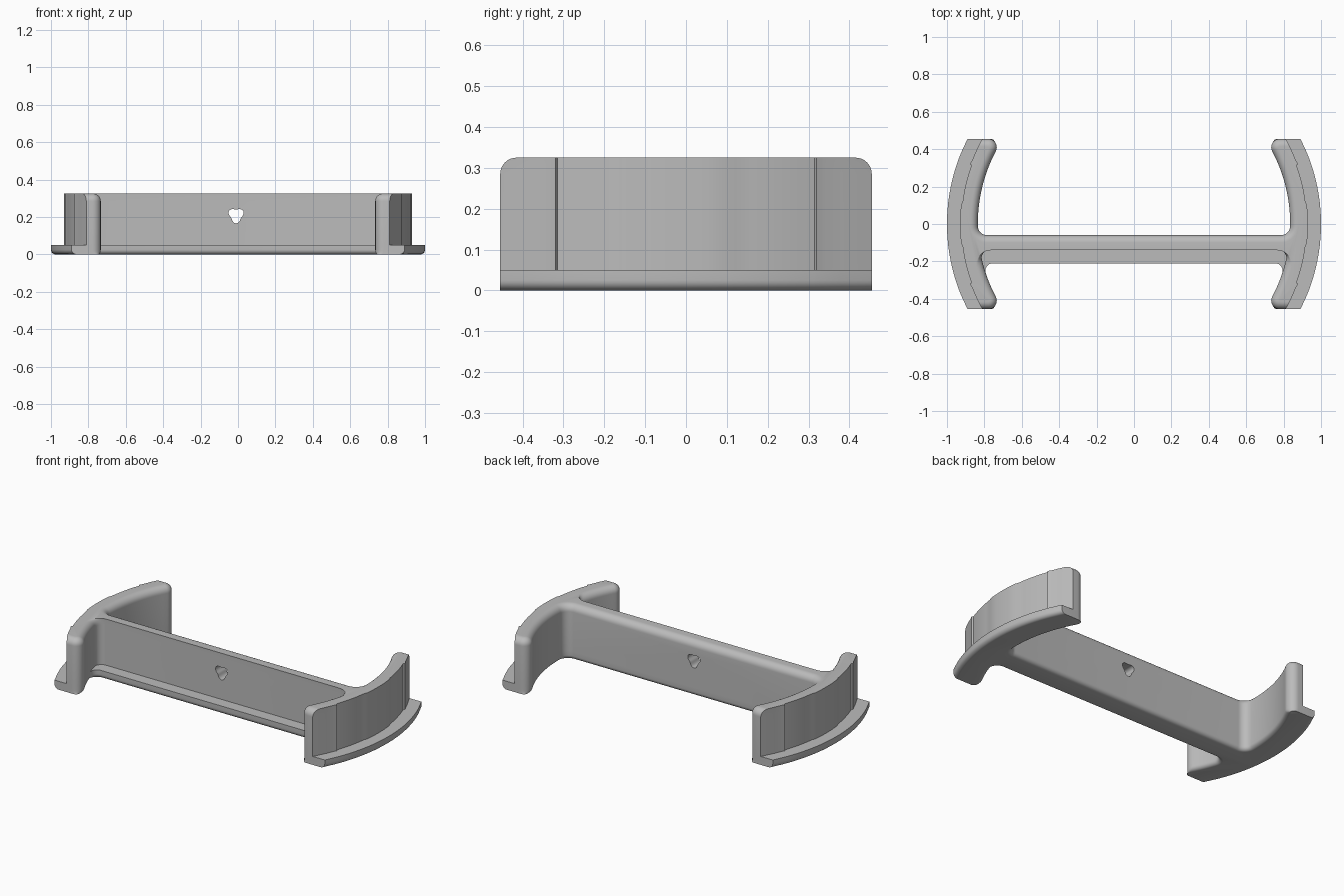
import bpy, bmesh
from math import pi, sin, cos, sqrt, atan2, asin

if "Cube" in bpy.data.objects:
    bpy.data.objects.remove(bpy.data.objects["Cube"])

END, CORNER, INNER, BACK = 0.455, 0.045, 0.835, -0.06

grey = bpy.data.materials.new("plain_grey")
grey.use_nodes = True
grey.diffuse_color = (0.5, 0.5, 0.5, 1)
grey.node_tree.nodes["Principled BSDF"].inputs["Base Color"].default_value = (0.5, 0.5, 0.5, 1)


def arc(cx, cy, r, a0, a1, n):
    return [(cx + r * cos(a0 + (a1 - a0) * i / n), cy + r * sin(a0 + (a1 - a0) * i / n))
            for i in range(n + 1)]


def step(y):
    """Small snap steps on the outer wall: recess with a raised rib."""
    y = abs(y)
    if 0.121 < y < 0.316:
        return -0.006
    return 0.004 if 0.318 < y < 0.325 else 0.0


def outline(outer, front, top_in=0.0, low_in=0.0, steps=False):
    """H-shaped outline; top_in insets inner edges and ends, low_in all but the ends."""
    d = top_in + low_in
    ri, end = INNER + d, END - top_in
    # web-to-arm fillets
    rf, rb = 0.04 + d, 0.05 + d
    fy = front + low_in - rf
    fx = sqrt((ri - rf) ** 2 - fy ** 2)
    by = BACK - d + rb
    bx = sqrt((ri - rb) ** 2 - by ** 2)
    # rounded arm tips
    rc = CORNER - d
    cy = end - rc
    cx = sqrt((ri + rc) ** 2 - cy ** 2)
    tip = atan2(cy, cx)
    fa, ba = atan2(fy, fx), atan2(by, bx)
    pts = arc(fx, fy, rf, pi / 2, fa, 10)
    pts += arc(0, 0, ri, fa, -tip, 12)[1:-1]
    pts += arc(cx, -cy, rc, pi - tip, 3 * pi / 2, 10)
    # outer face
    half = [0.1, 0.122, 0.16, 0.2, 0.24, 0.28, 0.315, 0.32, 0.34, 0.38, end]
    ys = [-y for y in reversed(half)] + [-0.05, 0, 0.05] + half
    for y in ys:
        r = outer - low_in + (step(y) if steps else 0)
        pts.append((sqrt(r * r - y * y), y))
    pts += arc(cx, cy, rc, pi / 2, pi + tip, 10)
    pts += arc(0, 0, ri, tip, ba, 16)[1:-1]
    pts += arc(bx, by, rb, ba, -pi / 2, 10)
    return pts + [(-x, y) for x, y in reversed(pts)]


def loft(name, layers):
    """Skin a stack of (z, outline) layers and cap both ends."""
    bm = bmesh.new()
    rings = [[bm.verts.new((x, y, z)) for x, y in pts] for z, pts in layers]
    n = len(rings[0])
    for a, b in zip(rings, rings[1:]):
        for i in range(n):
            j = (i + 1) % n
            bm.faces.new((a[i], a[j], b[j], b[i]))
    bm.faces.new(rings[0][::-1])
    bm.faces.new(rings[-1])
    bmesh.ops.recalc_face_normals(bm, faces=bm.faces)
    me = bpy.data.meshes.new(name)
    bm.to_mesh(me)
    bm.free()
    ob = bpy.data.objects.new(name, me)
    bpy.context.collection.objects.link(ob)
    me.materials.append(grey)
    return ob


# base flange with rounded underside
R = 0.025
layers = []
for i in range(7):
    a = i / 6 * pi / 2
    layers.append((R * (1 - sin(a)), outline(1.0, -0.21, low_in=R * (1 - cos(a)))))
layers.reverse()
layers.append((0.05, outline(1.0, -0.21)))
base = loft("base_flange", layers)

# upright arms and web with rounded inner top edges
R, TOP = 0.04, 0.325
layers = [(0.05, outline(0.93, -0.14, steps=True))]
for i in range(9):
    a = i / 8 * pi / 2
    layers.append((TOP - R + R * sin(a),
                   outline(0.93, -0.14, top_in=R * (1 - cos(a)), steps=True)))
body = loft("arms_and_web", layers)

# three-lobed hole through the web
hole = []
for i in range(48):
    a = 2 * pi * i / 48
    r = 0.037 + 0.007 * cos(3 * (a + pi / 2))
    hole.append((-0.01 + r * cos(a), 0.21 + r * sin(a)))
cutter = loft("hole_cutter", [(-0.1, hole), (0.3, hole)])
cutter.rotation_euler.x = pi / 2
cutter.hide_render = True
cutter.hide_set(True)
cut = body.modifiers.new("web_hole", "BOOLEAN")
cut.operation, cut.solver, cut.object = "DIFFERENCE", "EXACT", cutter
bpy.context.view_layer.update()
bpy.context.view_layer.objects.active = body
bpy.ops.object.modifier_apply(modifier="web_hole")
bpy.data.objects.remove(cutter)

for ob in (base, body):
    bpy.ops.object.select_all(action="DESELECT")
    ob.select_set(True)
    bpy.context.view_layer.objects.active = ob
    bpy.ops.object.shade_smooth_by_angle(angle=pi / 6)
